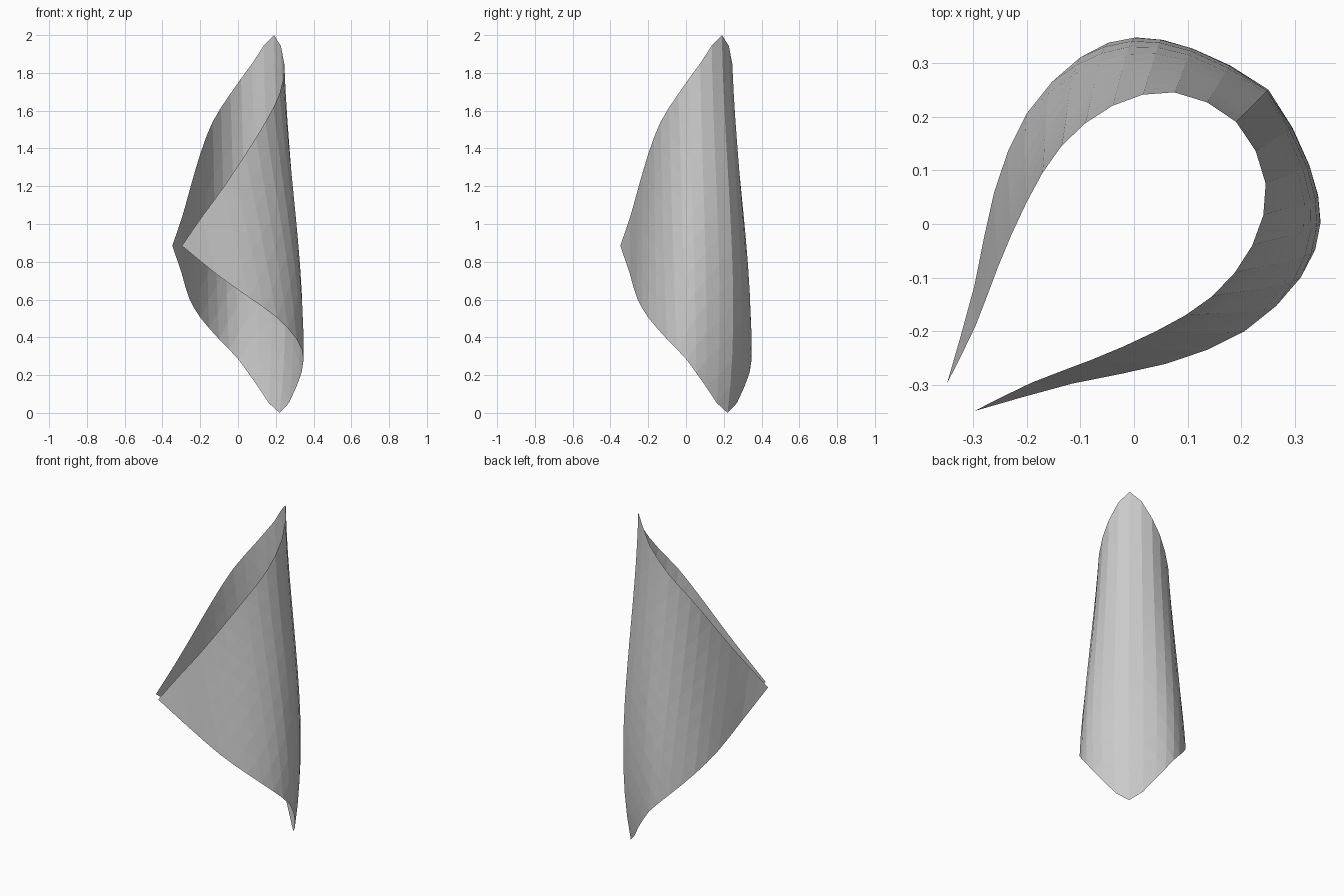
import bpy
import bmesh
from mathutils import Vector

if "Cube" in bpy.data.objects:
    bpy.data.objects.remove(bpy.data.objects["Cube"])

N = 14  # divisions along each edge of the square sheet

# Edges of the curled sheet, from the spine tip round to the side corner (one half)
LOWER = [(.22, .22, 0), (.31, .105, .14), (.347, .005, .28), (.31, -.10, .39),
         (.205, -.20, .505), (.06, -.26, .61), (-.115, -.297, .735), (-.297, -.348, .885)]
UPPER = [(.19, .19, 2), (.245, .075, 1.85), (.22, -.04, 1.69), (.145, -.135, 1.54),
         (.04, -.20, 1.37), (-.08, -.253, 1.19), (-.19, -.295, 1.04), (-.297, -.348, .885)]


def along(points, s):
    """Catmull-Rom curve through points, s from 0 to 1."""
    p = [Vector(q) for q in points]
    first = Vector((p[1].y, p[1].x, p[1].z))      # mirrored across the spine
    p = [first] + p + [2 * p[-1] - p[-2]]
    k = min(int(s * (len(points) - 1) + 1e-6), len(points) - 2)
    t = s * (len(points) - 1) - k
    a, b, c, d = p[k:k + 4]
    return 0.5 * (2 * b + (c - a) * t + (2 * a - 5 * b + 4 * c - d) * t ** 2
                  + (3 * b - a - 3 * c + d) * t ** 3)


def sheet_point(i, j):
    d = abs(i - j)
    s = d / N
    f = min(i, j) / (N - d) if d < N else 0
    p = along(LOWER, s).lerp(along(UPPER, s), f)
    swell = 1 + 1.25 * f * (1 - f) ** 2 * (1 - s) ** 3   # spine bows outward
    x, y = p.x * swell, p.y * swell
    return (x, y, p.z) if i >= j else (y, x, p.z)


# Curled square sheet standing on one corner
bm = bmesh.new()
grid = [[bm.verts.new(sheet_point(i, j)) for j in range(N + 1)] for i in range(N + 1)]
for i in range(N):
    for j in range(N):
        a, b = grid[i][j], grid[i + 1][j]
        c, d = grid[i + 1][j + 1], grid[i][j + 1]
        bm.faces.new((a, c, b))
        bm.faces.new((a, d, c))
bmesh.ops.recalc_face_normals(bm, faces=bm.faces)
bm.faces.ensure_lookup_table()
mid = bm.faces[len(bm.faces) // 2 + N]
if mid.normal.x + mid.normal.y < 0:
    bmesh.ops.reverse_faces(bm, faces=bm.faces)
mesh = bpy.data.meshes.new("curled_sheet")
bm.to_mesh(mesh)
bm.free()
bpy.context.collection.objects.link(bpy.data.objects.new("curled_sheet", mesh))
